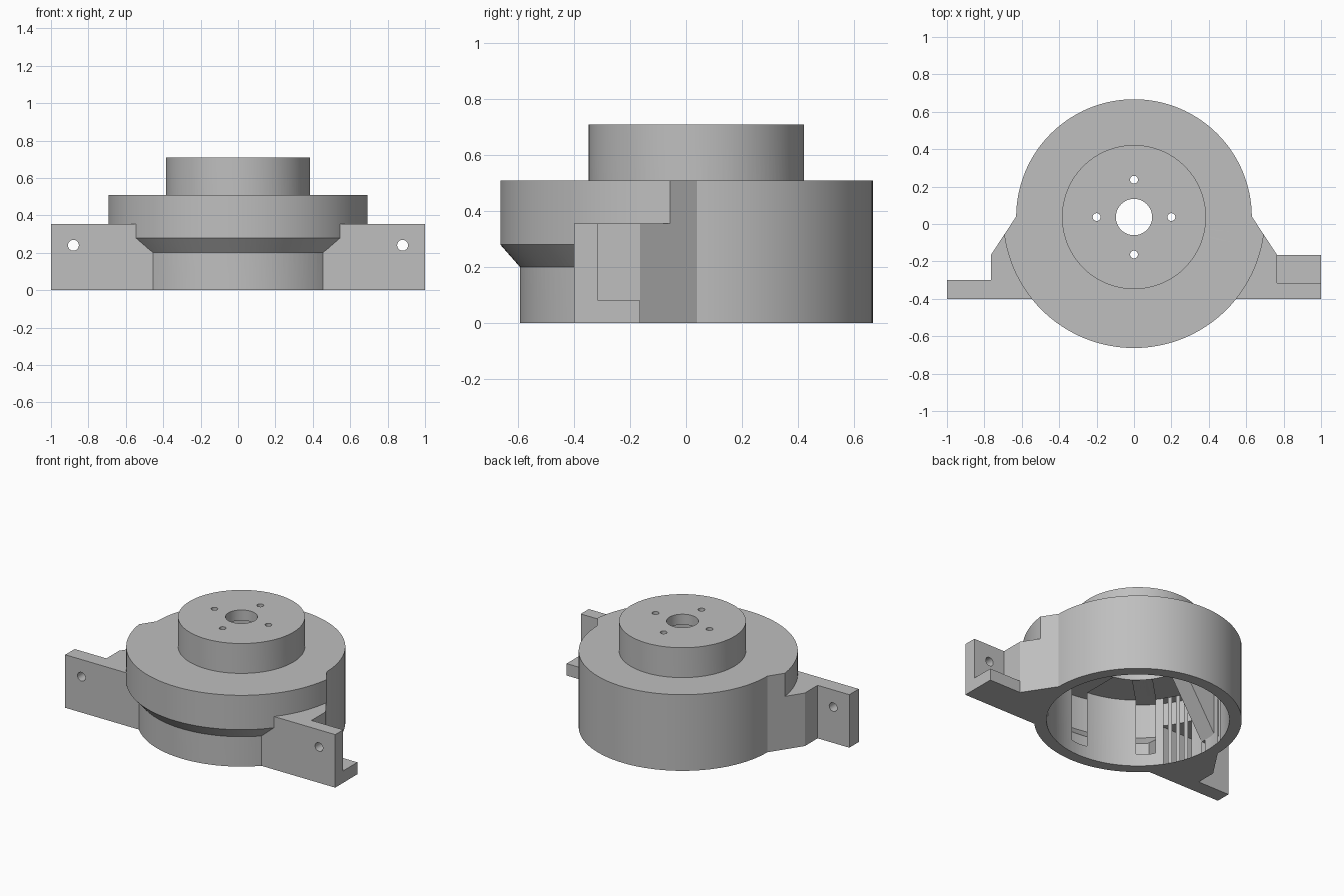
import bpy, bmesh, math
from mathutils import Matrix, Vector

cube = bpy.data.objects.get("Cube")
if cube:
    bpy.data.objects.remove(cube, do_unlink=True)

grey = bpy.data.materials.new("plain grey")
grey.use_nodes = True
colour = (0.52, 0.52, 0.52, 1)
grey.diffuse_color = colour
grey.node_tree.nodes["Principled BSDF"].inputs["Base Color"].default_value = colour

AXIS = Vector((0, 0.037, 0))   # centre of all the round parts
PLATE_TOP = 0.355
TOP = 0.51


def finish(bm, name):
    bmesh.ops.recalc_face_normals(bm, faces=bm.faces)
    mesh = bpy.data.meshes.new(name)
    bm.to_mesh(mesh)
    bm.free()
    mesh.materials.append(grey)
    ob = bpy.data.objects.new(name, mesh)
    bpy.context.collection.objects.link(ob)
    return ob


def lathe(name, profile, centre=AXIS, steps=128):
    """Solid of revolution from (radius, height) points that start and end on the axis."""
    bm = bmesh.new()
    verts = [bm.verts.new((r, 0, z)) for r, z in profile]
    edges = [bm.edges.new(pair) for pair in zip(verts, verts[1:])]
    bmesh.ops.spin(bm, geom=verts + edges, cent=(0, 0, 0), axis=(0, 0, 1),
                   angle=math.tau, steps=steps, use_duplicate=False)
    bmesh.ops.remove_doubles(bm, verts=bm.verts, dist=1e-5)
    bmesh.ops.translate(bm, verts=bm.verts, vec=centre)
    return finish(bm, name)


def rod(name, radius, low, high, centre=AXIS, steps=128):
    return lathe(name, [(0, low), (radius, low), (radius, high), (0, high)], centre, steps)


def prism(name, outline, low, high, matrix=Matrix()):
    """Outline in the local xy plane, extruded along local z."""
    bm = bmesh.new()
    face = bm.faces.new([bm.verts.new((x, y, low)) for x, y in outline])
    new = bmesh.ops.extrude_face_region(bm, geom=[face])["geom"]
    moved = [g for g in new if isinstance(g, bmesh.types.BMVert)]
    bmesh.ops.translate(bm, verts=moved, vec=(0, 0, high - low))
    bmesh.ops.transform(bm, matrix=matrix, verts=bm.verts)
    return finish(bm, name)


def combine(target, tool, operation):
    mod = target.modifiers.new("combine", "BOOLEAN")
    mod.operation = operation
    mod.solver = "EXACT"
    mod.object = tool
    bpy.context.view_layer.objects.active = target
    bpy.ops.object.modifier_apply(modifier=mod.name)
    bpy.data.objects.remove(tool, do_unlink=True)


# Main drum
housing = rod("housing", 0.63, 0, TOP)

# Overhanging front rim with a chamfer below, trimmed by the slanted shoulders
rim = lathe("rim", [(0, 0.189), (0.62, 0.189), (0.70, 0.28), (0.70, TOP), (0, TOP)])
shoulder = [(0.622, 0.052), (0.765, -0.165)]
front = shoulder + [(0.765, -0.8)]
limit = prism("rim_limit", front + [(-x, y) for x, y in reversed(front)], 0, 1)
combine(rim, limit, "INTERSECT")
combine(housing, rim, "UNION")

# Mounting flange with two ears
right_side = shoulder + [(0.765, -0.315), (1, -0.315), (1, -0.40)]
left_side = [(-1, -0.40), (-1, -0.30), (-0.765, -0.30), (-0.765, -0.165), (-0.622, 0.052)]
combine(housing, prism("flange", right_side + left_side, 0, PLATE_TOP), "UNION")

# Low shelf behind one ear
shelf = [(0.74, -0.36), (1, -0.36), (1, -0.165), (0.74, -0.165)]
combine(housing, prism("shelf", shelf, 0, 0.08), "UNION")

# Raised hub
combine(housing, rod("hub", 0.385, 0.48, 0.71), "UNION")

# Hollow inside, open at the bottom
cavity = [(0, -0.1), (0.555, -0.1), (0.555, 0.46), (0.31, 0.46), (0.31, 0.64), (0, 0.64)]
combine(housing, lathe("cavity", cavity), "DIFFERENCE")

# Sloping ribs inside the drum
rib_profile = [(0.312, 0.46), (0.555, 0.08), (0.59, 0.08), (0.59, 0.48), (0.312, 0.48)]
for i in range(8):
    place = (Matrix.Translation(AXIS) @ Matrix.Rotation(i * math.tau / 8, 4, "Z")
             @ Matrix.Rotation(math.pi / 2, 4, "X"))
    combine(housing, prism("rib", rib_profile, -0.06, 0.06, place), "UNION")

# Shaft hole and four screw holes in the hub
combine(housing, rod("shaft_hole", 0.097, 0.6, 0.8, steps=64), "DIFFERENCE")
for i in range(4):
    spot = AXIS + Matrix.Rotation(i * math.pi / 2, 3, "Z") @ Vector((0.2, 0, 0))
    combine(housing, rod("screw_hole", 0.021, 0.6, 0.8, spot, 24), "DIFFERENCE")

# Bolt holes through the ears
for side in (-1, 1):
    hole = rod("bolt_hole", 0.029, -0.15, 0.15, Vector((0, 0, 0)), 32)
    hole.data.transform(Matrix.Translation((side * 0.88, -0.35, 0.24))
                        @ Matrix.Rotation(math.pi / 2, 4, "X"))
    combine(housing, hole, "DIFFERENCE")

# Smooth round walls, sharp corners
bpy.ops.object.select_all(action="DESELECT")
housing.select_set(True)
bpy.context.view_layer.objects.active = housing
bpy.ops.object.shade_smooth_by_angle(angle=math.radians(25))
